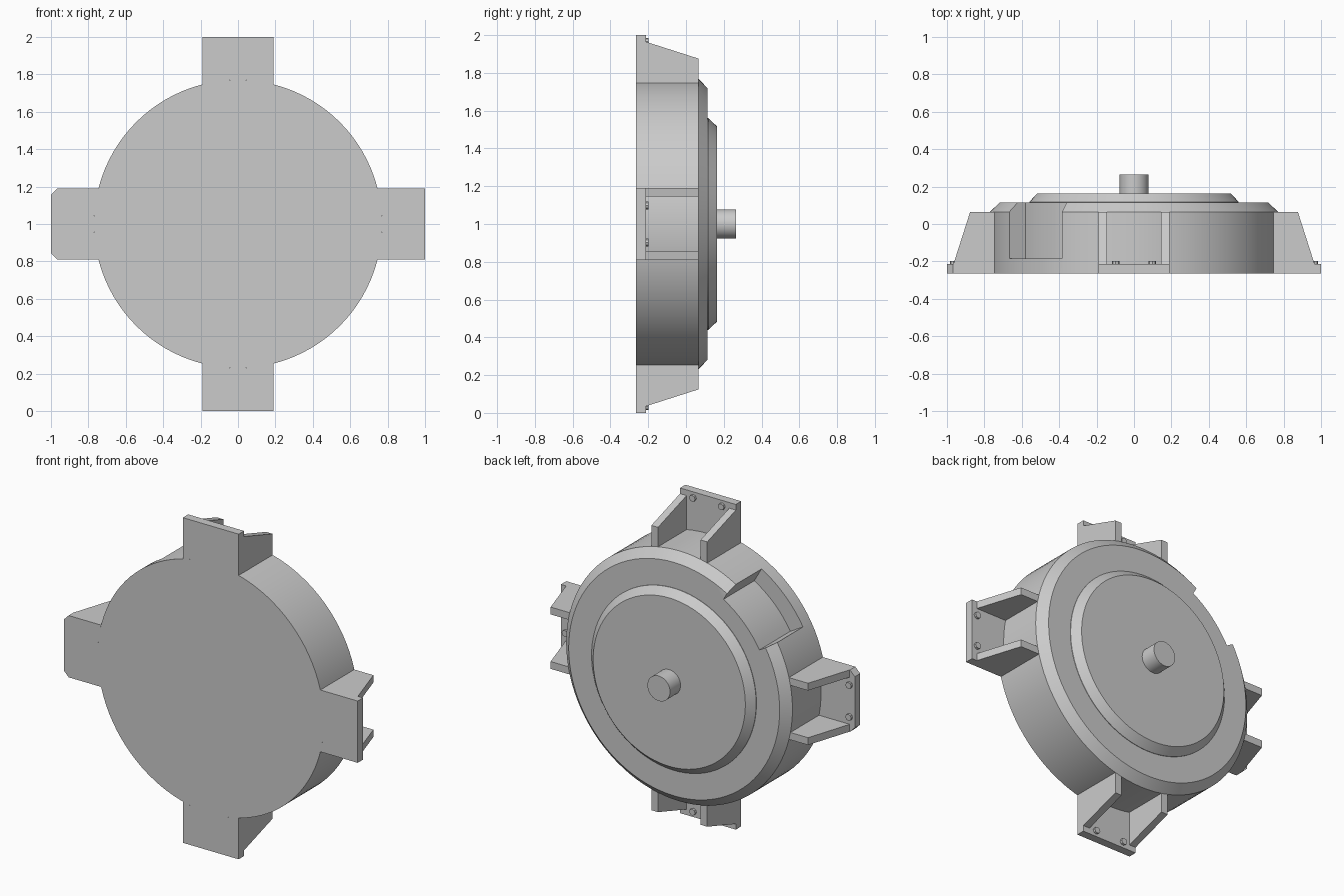
import bpy, bmesh
from math import sin, cos, pi, radians, asin
from mathutils import Matrix, Vector

if "Cube" in bpy.data.objects:
    bpy.data.objects.remove(bpy.data.objects["Cube"])

CENTRE = Vector((0, 0, 1))
FRONT, SHELF, RIM = -0.265, -0.213, 0.065
RADIUS, HALF = 0.77, 0.19

grey = bpy.data.materials.new("grey metal")
grey.use_nodes = True
grey.diffuse_color = (0.6, 0.6, 0.6, 1)
grey.node_tree.nodes["Principled BSDF"].inputs["Base Color"].default_value = (0.6, 0.6, 0.6, 1)


def finish(name, bm, turn=0.0, smooth=False):
    """Turn the part about the hub axis and move it to the hub centre."""
    bmesh.ops.recalc_face_normals(bm, faces=bm.faces)
    bm.transform(Matrix.Translation(CENTRE) @ Matrix.Rotation(turn, 4, "Y"))
    mesh = bpy.data.meshes.new(name)
    bm.to_mesh(mesh)
    bm.free()
    mesh.materials.append(grey)
    obj = bpy.data.objects.new(name, mesh)
    bpy.context.collection.objects.link(obj)
    if smooth:
        shade(obj)
    return obj


def select(obj):
    bpy.ops.object.select_all(action="DESELECT")
    obj.select_set(True)
    bpy.context.view_layer.objects.active = obj


def shade(obj):
    select(obj)
    bpy.ops.object.shade_smooth_by_angle(angle=radians(25))


def lathe(name, profile, steps=96):
    """Solid of revolution about y from (radius, y) points."""
    bm = bmesh.new()
    rings = [[bm.verts.new((r * cos(2 * pi * i / steps), y, r * sin(2 * pi * i / steps)))
              for i in range(steps)] for r, y in profile]
    for a, b in zip(rings, rings[1:]):
        for i in range(steps):
            j = (i + 1) % steps
            bm.faces.new((a[i], a[j], b[j], b[i]))
    bm.faces.new(rings[0])
    bm.faces.new(rings[-1])
    return finish(name, bm)


def prism(name, points, offset, turn=0.0):
    """Extrude a flat outline along an offset vector."""
    bm = bmesh.new()
    face = bm.faces.new([bm.verts.new(p) for p in points])
    new = bmesh.ops.extrude_face_region(bm, geom=[face], use_keep_orig=True)["geom"]
    bmesh.ops.translate(bm, vec=offset, verts=[g for g in new if isinstance(g, bmesh.types.BMVert)])
    return finish(name, bm, turn)


# Drum with bevelled rim, and a pocket cut into its upper edge
drum = lathe("drum", [(RADIUS, FRONT), (RADIUS, RIM), (0.718, 0.115)])
angles = [radians(30 + 30 * i / 8) for i in range(9)]
sector = [(-0.67 * cos(a), -0.185, 0.67 * sin(a)) for a in angles]
sector += [(-0.95 * cos(a), -0.185, 0.95 * sin(a)) for a in reversed(angles)]
cutter = prism("pocket_cutter", sector, (0, 0.5, 0))
cutter.hide_render = True
cut = drum.modifiers.new("pocket", "BOOLEAN")
cut.operation, cut.solver, cut.object = "DIFFERENCE", "EXACT", cutter
select(drum)
bpy.ops.object.modifier_apply(modifier=cut.name)
bpy.data.objects.remove(cutter)
shade(drum)

# Raised cover and shaft
shade(lathe("cover_plate", [(0.56, 0.11), (0.56, 0.118), (0.518, 0.163)]))
shade(lathe("shaft", [(0.077, 0.15), (0.077, 0.265)], 48))

# Four mounting brackets: flange, two side ribs, two bolts each
spread = asin(HALF / RADIUS)
arc = [spread * (1 - i / 4) for i in range(9)]
for side, turn in (("top", 0), ("left", pi / 2), ("bottom", pi), ("right", -pi / 2)):
    c = 0.033 if side == "right" else 0
    outline = [(RADIUS * sin(a), FRONT, RADIUS * cos(a)) for a in arc]
    if c:
        outline += [(-HALF, FRONT, 1 - c), (c - HALF, FRONT, 1),
                    (HALF - c, FRONT, 1), (HALF, FRONT, 1 - c)]
    else:
        outline += [(-HALF, FRONT, 1), (HALF, FRONT, 1)]
    prism(side + "_flange", outline, (0, SHELF - FRONT, 0), turn)
    for n, s in enumerate((-1, 1), 1):
        rib = [(s * HALF, SHELF, 0.72), (s * HALF, SHELF, 0.965),
               (s * HALF, RIM, 0.876), (s * HALF, RIM, 0.72)]
        prism(f"{side}_rib_{n}", rib, (-s * 0.045, 0, 0), turn)
        bolt = [(s * 0.098 + 0.02 * cos(k * pi / 4), SHELF, 0.965 + 0.02 * sin(k * pi / 4))
                for k in range(8)]
        prism(f"{side}_bolt_{n}", bolt, (0, 0.014, 0), turn)
